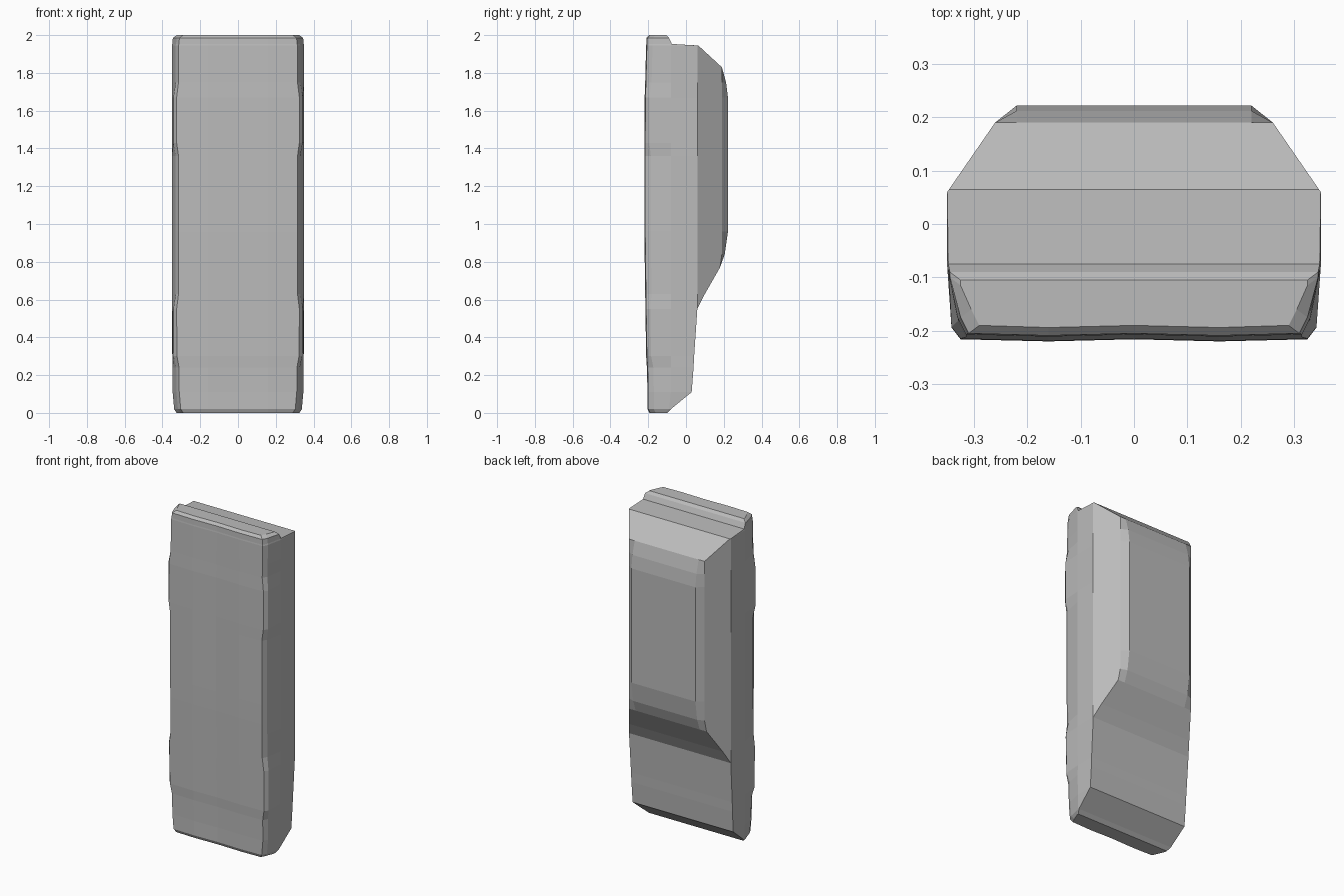
import bpy
import bmesh

cube = bpy.data.objects.get("Cube")
if cube:
    bpy.data.objects.remove(cube)

# Grey shell material
grey = bpy.data.materials.new("mid_grey")
grey.use_nodes = True
colour = (0.5, 0.5, 0.5, 1)
grey.diffuse_color = colour
grey.node_tree.nodes["Principled BSDF"].inputs["Base Color"].default_value = colour


def section(front, back, half, corner):
    """Closed outline; corner runs from 0 (wide bevel) to 1 (square corner)."""
    bevel_x = half - 0.035 + 0.01 * corner
    side_x = half - 0.008
    bevel_y = front + 0.03 - 0.008 * corner
    shoulder = min(0.06, back)
    ridge = min(0.19, back)
    ridge_x = half - max(0, ridge - 0.06) * 0.69
    crown_x = min(ridge_x - 0.02, half - 0.13)
    side_mid = min(-0.08, back - 0.01)
    mid_x = half if corner == 0 else half - 0.002
    right = [(0.16, front - 0.004), (bevel_x, front),
             (side_x - 0.012 * (1 - corner), bevel_y), (mid_x, side_mid),
             (half, shoulder), (ridge_x, ridge), (crown_x, back)]
    left = [(-x, y) for x, y in reversed(right)]
    return right + left + [(0, front)]


# Height, front depth, back depth, half width, corner squareness
stations = [
    (0.00, -0.19, -0.10, 0.325, 0),
    (0.02, -0.20, -0.08, 0.338, 0),
    (0.11, -0.20, 0.03, 0.346, 0),
    (0.24, -0.203, 0.04, 0.347, 0),
    (0.30, -0.207, 0.043, 0.348, 1),
    (0.55, -0.211, 0.06, 0.35, 1),
    (0.63, -0.212, 0.10, 0.35, 0),
    (0.77, -0.214, 0.18, 0.35, 0),
    (0.84, -0.215, 0.205, 0.35, 0),
    (0.96, -0.216, 0.222, 0.35, 0),
    (1.36, -0.216, 0.222, 0.35, 0),
    (1.43, -0.216, 0.222, 0.35, 1),
    (1.67, -0.215, 0.222, 0.35, 1),
    (1.75, -0.212, 0.212, 0.35, 0),
    (1.83, -0.210, 0.19, 0.35, 0),
    (1.945, -0.207, 0.065, 0.35, 0),
    (1.953, -0.206, -0.075, 0.348, 0),
    (1.985, -0.205, -0.09, 0.345, 0),
    (2.00, -0.19, -0.105, 0.325, 0),
]

# Shell lofted through the stations and closed at both ends
bm = bmesh.new()
rings = [[bm.verts.new((x, y, z)) for x, y in section(f, b, h, c)]
         for z, f, b, h, c in stations]
count = len(rings[0])
for low, high in zip(rings, rings[1:]):
    for i in range(count):
        j = (i + 1) % count
        bm.faces.new((low[i], low[j], high[j], high[i]))
bm.faces.new(list(reversed(rings[0])))
bm.faces.new(rings[-1])
bmesh.ops.recalc_face_normals(bm, faces=bm.faces[:])

mesh = bpy.data.meshes.new("slab_shell")
bm.to_mesh(mesh)
bm.free()
mesh.materials.append(grey)
shell = bpy.data.objects.new("slab_shell", mesh)
bpy.context.collection.objects.link(shell)
